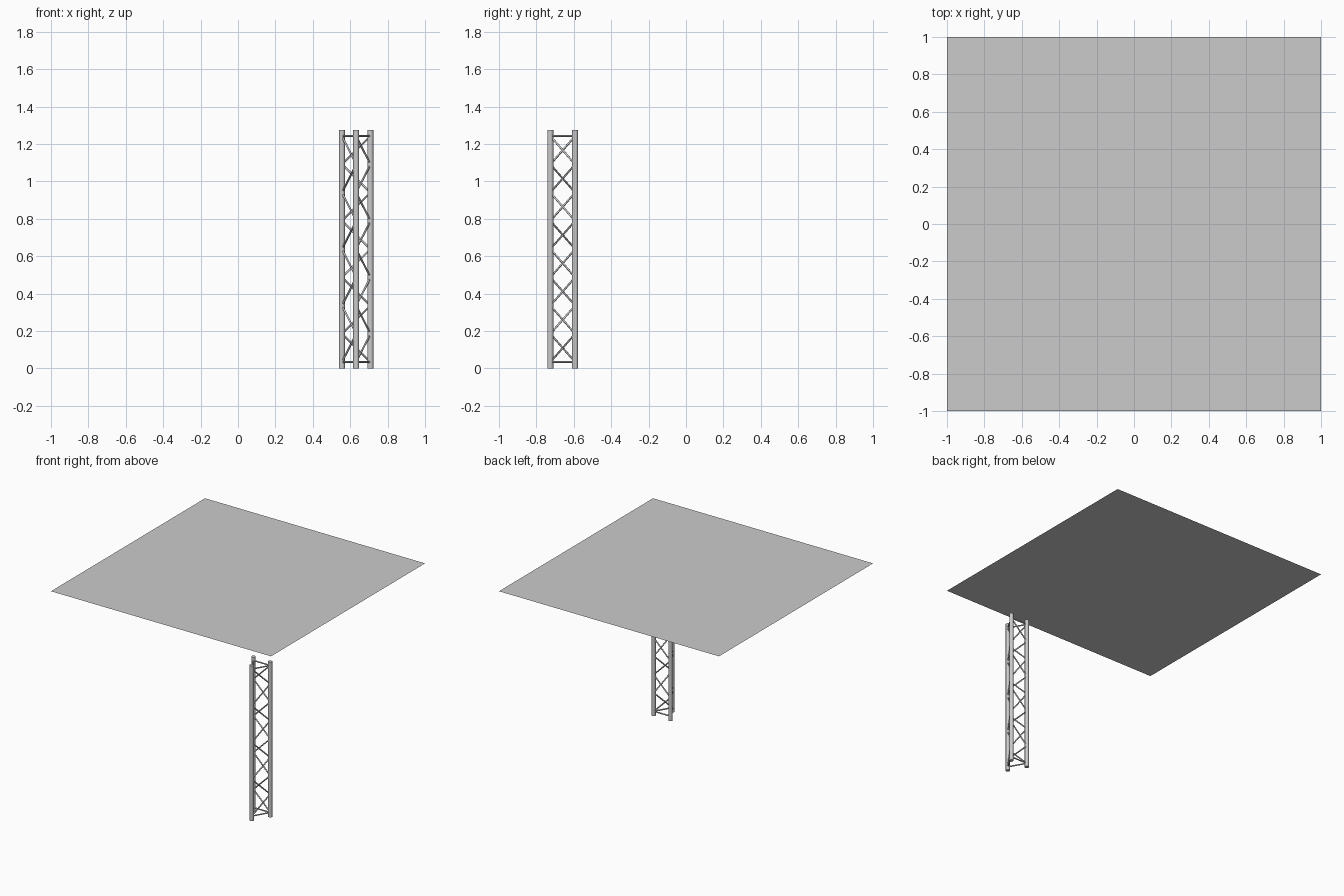
import bpy
from mathutils import Vector

if "Cube" in bpy.data.objects:
    bpy.data.objects.remove(bpy.data.objects["Cube"])

LEG_R, BRACE_R, HEIGHT = 0.016, 0.0053, 1.275
LEGS = [(0.632, -0.725), (0.708, -0.593), (0.556, -0.593)]  # front apex, right, left
Z_LOW, Z_HIGH, BAYS = 0.034, 1.242, 8


def rod(name, a, b, radius, sides):
    """Cylinder between two points."""
    a, b = Vector(a), Vector(b)
    bpy.ops.mesh.primitive_cylinder_add(vertices=sides, radius=radius,
                                        depth=(b - a).length, location=(a + b) / 2)
    ob = bpy.context.object
    ob.rotation_euler = (b - a).to_track_quat('Z', 'Y').to_euler()
    ob.name = name
    bpy.ops.object.shade_smooth_by_angle()
    return ob


def brace(name, p, q, zp, zq):
    """Bar running between the facing surfaces of two legs."""
    a, b = Vector((*p, zp)), Vector((*q, zq))
    inset = (LEG_R - 0.003) / (Vector(q) - Vector(p)).length
    rod(name, a.lerp(b, inset), b.lerp(a, inset), BRACE_R, 12)


# Flat roof sheet
bpy.ops.mesh.primitive_plane_add(size=2, location=(0, 0, 1.55))
bpy.context.object.name = "roof_sheet"

# Three main tubes
for i, p in enumerate(LEGS):
    rod(f"truss_tube_{i}", (*p, 0), (*p, HEIGHT), LEG_R, 24)

# Lacing on each side: end bars and a zigzag
step = (Z_HIGH - Z_LOW) / BAYS
for i in range(3):
    p, q = LEGS[i], LEGS[(i + 1) % 3]
    for z in (Z_LOW, Z_HIGH):
        brace(f"end_bar_{i}", p, q, z, z)
    for k in range(BAYS):
        z0, z1 = Z_HIGH - k * step, Z_HIGH - (k + 1) * step
        if k % 2:
            z0, z1 = z1, z0
        brace(f"diagonal_{i}_{k}", p, q, z0, z1)
